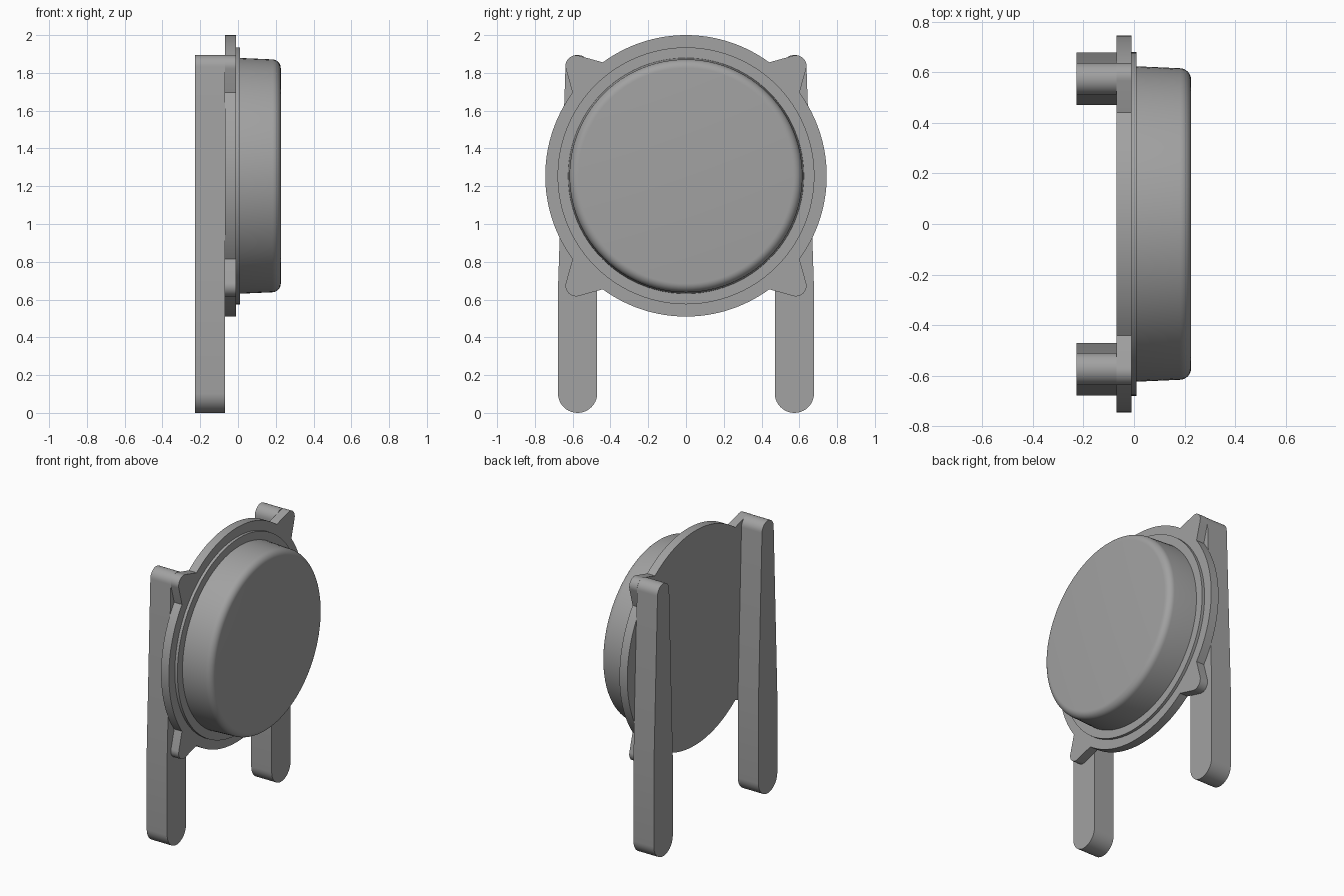
import bpy, bmesh
from math import sin, cos, pi, radians, atan2

if "Cube" in bpy.data.objects:
    bpy.data.objects.remove(bpy.data.objects["Cube"])

CZ = 1.255                      # height of the disc centre

grey = bpy.data.materials.new("dark_grey")
grey.diffuse_color = (0.36, 0.36, 0.36, 1)
grey.use_nodes = True
grey.node_tree.nodes["Principled BSDF"].inputs["Base Color"].default_value = grey.diffuse_color


def finish(bm, name):
    bmesh.ops.recalc_face_normals(bm, faces=bm.faces)
    mesh = bpy.data.meshes.new(name)
    bm.to_mesh(mesh)
    bm.free()
    mesh.materials.append(grey)
    obj = bpy.data.objects.new(name, mesh)
    bpy.context.collection.objects.link(obj)
    bpy.ops.object.select_all(action='DESELECT')
    obj.select_set(True)
    bpy.context.view_layer.objects.active = obj
    bpy.ops.object.shade_smooth_by_angle(angle=radians(30))
    return obj


def arc(cy, cz, r, a0, a1, n):
    return [(cy + r * cos(a0 + (a1 - a0) * i / n),
             cz + r * sin(a0 + (a1 - a0) * i / n)) for i in range(n + 1)]


def plate(name, outline, x0, x1):
    """Extrude a y-z outline along x."""
    bm = bmesh.new()
    face = bm.faces.new([bm.verts.new((x0, y, z)) for y, z in outline])
    new = bmesh.ops.extrude_face_region(bm, geom=[face])['geom']
    bmesh.ops.translate(bm, vec=(x1 - x0, 0, 0),
                        verts=[v for v in new if isinstance(v, bmesh.types.BMVert)])
    # Restore the back face if the extrusion consumed it
    bmesh.ops.holes_fill(bm, edges=[e for e in bm.edges if e.is_boundary], sides=0)
    return finish(bm, name)


def lathe(name, profile, steps=96):
    """Spin an (x, radius) profile about the disc axis."""
    bm = bmesh.new()
    verts = [bm.verts.new((x, 0, CZ + r)) for x, r in profile]
    edges = [bm.edges.new(p) for p in zip(verts, verts[1:])]
    bmesh.ops.spin(bm, geom=verts + edges, cent=(0, 0, CZ), axis=(1, 0, 0),
                   angle=2 * pi, steps=steps, use_duplicate=False)
    bmesh.ops.remove_doubles(bm, verts=bm.verts, dist=1e-5)
    return finish(bm, name)


# Mounting flange: disc with four rounded corner tabs (one quadrant, mirrored)
R = 0.745
a = atan2(0.44, 0.60)
quad = (arc(0, 0, R, 0, a, 16)
        + arc(0.582, 0.582, 0.056, radians(-15), radians(105), 12)
        + arc(0, 0, R, pi / 2 - a, pi / 2, 16))
half = quad + [(-y, z) for y, z in reversed(quad[:-1])]
outline = half + [(y, -z) for y, z in reversed(half[1:-1])]
plate("mounting_flange", [(y, CZ + z) for y, z in outline], -0.07, -0.01)

# Thin raised ring and rounded cover
lathe("raised_ring", [(-0.01, 0.68), (0.01, 0.68), (0.01, 0.61)])
edge = arc(0.18, 0.57, 0.0465, pi / 2 - 0.04, 0, 8)
lathe("round_cover", [(0.01, 0.624)] + edge + [(0.2265, 0)])

# Two tapered legs behind the flange
leg = (arc(0.574, 0.104, 0.104, pi, 2 * pi, 20) + [(0.678, 0.65)]
       + arc(0.574, 1.831, 0.064, 0, pi, 16) + [(0.47, 0.65)])
for name, side in (("left_leg", -1), ("right_leg", 1)):
    plate(name, [(side * y, z) for y, z in leg], -0.2275, -0.07)
